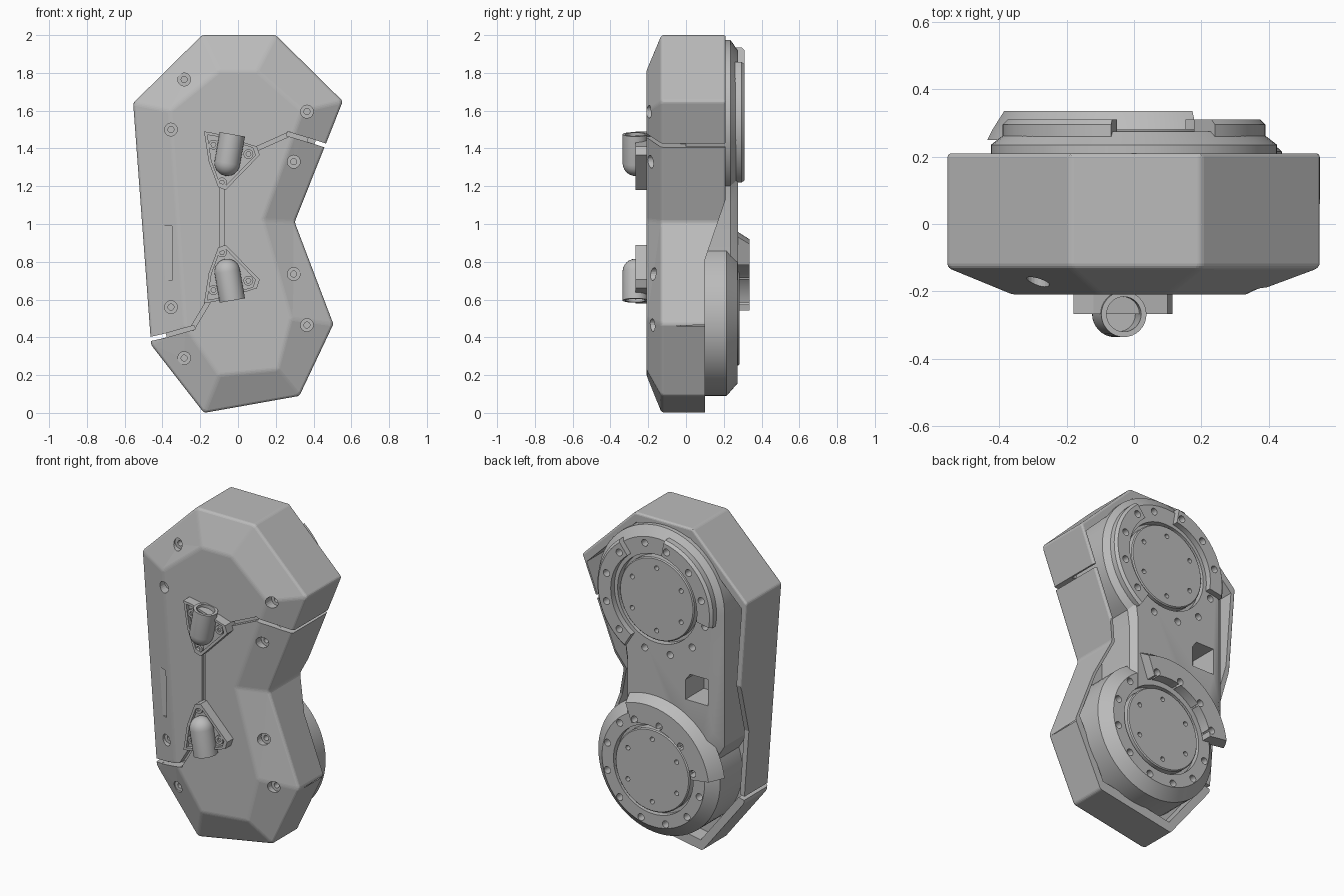
import bpy, bmesh, math
from mathutils import Vector

cube = bpy.data.objects.get("Cube")
if cube:
    bpy.data.objects.remove(cube)

grey = bpy.data.materials.new("plain_grey")
grey.use_nodes = True
COLOUR = (0.5, 0.5, 0.5, 1)
grey.diffuse_color = COLOUR
grey.node_tree.nodes["Principled BSDF"].inputs["Base Color"].default_value = COLOUR


def solid(name, *lofts):
    """One mesh from closed lofts, each a list of rings of equal length."""
    bm = bmesh.new()
    for rings in lofts:
        loops = [[bm.verts.new(p) for p in ring] for ring in rings]
        n = len(loops[0])
        for a, b in zip(loops, loops[1:]):
            for i in range(n):
                j = (i + 1) % n
                bm.faces.new((a[i], a[j], b[j], b[i]))
        bm.faces.new(loops[0])
        bm.faces.new(loops[-1])
    bmesh.ops.recalc_face_normals(bm, faces=bm.faces)
    mesh = bpy.data.meshes.new(name)
    bm.to_mesh(mesh)
    bm.free()
    mesh.materials.append(grey)
    ob = bpy.data.objects.new(name, mesh)
    bpy.context.collection.objects.link(ob)
    return ob


def select(ob):
    bpy.ops.object.select_all(action='DESELECT')
    ob.select_set(True)
    bpy.context.view_layer.objects.active = ob


def cut(targets, *lofts):
    cutter = solid("cutter", *lofts)
    cutter.hide_render = True
    for ob in targets:
        select(ob)
        mod = ob.modifiers.new("cut", 'BOOLEAN')
        mod.operation, mod.solver, mod.object = 'DIFFERENCE', 'EXACT', cutter
        bpy.ops.object.modifier_apply(modifier=mod.name)
    bpy.data.objects.remove(cutter)


def smooth(ob, angle=30):
    select(ob)
    bpy.ops.object.shade_smooth_by_angle(angle=math.radians(angle))


def ring(pts, y):
    return [(x, y, z) for x, z in pts]


def scaled(pts, s, cx, cz):
    return [(cx + (x - cx) * s, cz + (z - cz) * s) for x, z in pts]


def circle(cx, cz, r, n=24):
    return [(cx + r * math.cos(math.tau * i / n), cz + r * math.sin(math.tau * i / n)) for i in range(n)]


def lathe(cx, cz, steps, n=64):
    return [ring(circle(cx, cz, r, n), y) for y, r in steps]


def peg_holes(cx, cz, radius, count, r, y0, y1):
    return [lathe(cx + radius * math.cos(math.tau * (i + .5) / count),
                  cz + radius * math.sin(math.tau * (i + .5) / count),
                  [(y0, r), (y1, r)], 16) for i in range(count)]


def arc(cx, cz, a0, a1, section, n=28):
    """Sweep a (radius, y) section around a centre."""
    rings = []
    for i in range(n + 1):
        a = math.radians(a0 + (a1 - a0) * i / n)
        rings.append([(cx + r * math.cos(a), y, cz + r * math.sin(a)) for r, y in section])
    return rings


def strip(p, q, y0, y1, w=.011):
    p, q = Vector(p), Vector(q)
    d = (q - p).normalized() * w
    s = Vector((-d.y, d.x))
    pts = [p - d + s, p - d - s, q + d - s, q + d + s]
    return [ring(pts, y0), ring(pts, y1)]


# Outer shell: faceted outline with a sloping border around the front
outline = [(-.19, 2), (.2, 2), (.555, 1.65), (.3, 1.01), (.505, .47),
           (.325, .09), (-.18, 0), (-.46, .36), (-.555, 1.64)]
front = [(-.1, 1.81), (.1, 1.81), (.34, 1.6), (.13, 1.02), (.28, .5),
         (.21, .23), (-.1, .2), (-.28, .46), (-.36, 1.6)]
shell = solid("shell", [ring(outline, .21), ring(outline, -.13), ring(front, -.21)])
select(shell)
bev = shell.modifiers.new("soft_edges", 'BEVEL')
bev.width, bev.segments, bev.limit_method, bev.angle_limit = .012, 3, 'ANGLE', math.radians(12)
bpy.ops.object.modifier_apply(modifier=bev.name)

# Stepped back edge and hollow interior
step = [(.1, -.1), (.1, .81), (.21, 1.13), (.4, 1.68), (.4, -.1)]
cut([shell], [[(x, y, z) for y, z in step] for x in (-1, 1)])
hollow = scaled(outline, .94, 0, 1.03)
cut([shell], [ring(hollow, 0), ring(hollow, .4)])

# Split lines of the shell
for p, q, depth in [((.6, 1.37), (.38, 1.443), .4), ((.4, 1.436), (.27, 1.475), -.14),
                    ((.27, 1.475), (.08, 1.39), -.18), ((-.085, 1.22), (-.085, .85), -.19),
                    ((-.15, .6), (-.24, .45), -.17), ((-.24, .45), (-.4, .405), -.13),
                    ((-.39, .408), (-.6, .36), .4)]:
    cut([shell], strip(p, q, -.4, depth))

# Screw recesses, shallow panel on the front
screws = [(-.285, 1.765), (-.355, 1.5), (.365, 1.595), (.295, 1.33),
          (.295, .735), (.365, .465), (-.355, .56), (-.285, .29)]
cut([shell], *[lathe(x, z, [(-.4, .034), (-.15, .034), (-.15, .016), (-.08, .016)], 20)
               for x, z in screws])
cut([shell], strip((-.4, .75), (-.4, .94), -.4, -.172, .05))

# Inner housing with rounded top
UX, UZ, LX, LZ = 0, 1.55, .03, .5
housing_pts = [(UX + .425 * math.cos(math.radians(a)), UZ + .425 * math.sin(math.radians(a)))
               for a in range(-55, 181, 5)]
housing_pts += [(-.425, .75), (-.3, .55), (.23, .55), (.23, 1.1)]
top_pts = scaled(housing_pts, .88, 0, 1.5)
housing = solid("inner_housing", [ring(housing_pts, -.03), ring(housing_pts, .235), ring(top_pts, .275)])
window = [(-.34, .99), (-.34, 1.15), (-.22, 1.15), (-.19, 1.11), (-.19, .99)]
cut([housing], [ring(window, .1), ring(window, .4)])

# Lower drum and its raised collar
drum = solid("lower_drum", lathe(LX, LZ, [(-.03, .41), (.215, .41), (.272, .345)]))
collar = solid("drum_collar", arc(LX, LZ, 70, 172,
               [(.3, .25), (.47, .25), (.455, .28), (.42, .335), (.3, .335)]))

# Raised arcs on the upper ring
bands = [solid("upper_band_" + side, arc(UX, UZ, a0, a1,
               [(.29, .26), (.39, .26), (.39, .295), (.375, .31), (.29, .31)]))
         for side, a0, a1 in (("left", -58, 52), ("right", 100, 190))]

# Hub pockets, hub discs and bolt circles
for name, cx, cz, parts in (("upper_hub", UX, UZ, [housing]), ("lower_hub", LX, LZ, [drum, housing])):
    cut(parts, lathe(cx, cz, [(.235, .268), (.5, .268)]))
    hub = solid(name, lathe(cx, cz, [(.2, .25), (.276, .25), (.282, .244)]))
    cut([hub], *peg_holes(cx, cz, .19, 6, .014, .25, .4))
    smooth(hub)
cut([housing] + bands, *peg_holes(UX, UZ, .33, 12, .021, .22, .5))
cut([drum, collar], *peg_holes(LX, LZ, .32, 12, .021, .22, .5))
for ob in [housing, drum, collar] + bands:
    smooth(ob, 25)

# Front brackets with screws and hollow round-ended pegs, mirrored in height
bracket_pts = [(-.18, 1.49), (-.155, 1.33), (-.105, 1.195), (-.065, 1.18),
               (.115, 1.365), (.1, 1.41), (-.12, 1.48)]
for name, flip in (("upper", False), ("lower", True)):
    def place(pts):
        return [(x, 2.07 - z if flip else z) for x, z in pts]

    def rings(pts, *ys):
        return [ring(place(pts), y) for y in ys]

    bracket = solid(name + "_bracket", rings(bracket_pts, -.18, -.268))
    inner = scaled(bracket_pts, .86, -.05, 1.36)
    cut([bracket], rings(inner, -.245, -.4))
    heads = solid(name + "_bracket_screws",
                  *[rings(circle(x, z, .026, 20), -.2, -.262)
                    for x, z in ((-.13, 1.42), (.055, 1.37), (-.085, 1.22))])
    cut([heads], *[rings(circle(x, z, .013, 6), -.25, -.4)
                   for x, z in ((-.13, 1.42), (.055, 1.37), (-.085, 1.22))])
    smooth(heads)

    # Peg: inner bore, open rim, outer wall, rounded tip
    R = .068
    steps = [(.1, .052), (0, .052), (0, R), (.155, R)]
    steps += [(.155 + R * math.sin(a), R * math.cos(a))
              for a in [math.radians(d) for d in (15, 30, 45, 60, 75, 88)]]
    axis = Vector((-.035, 0, -.2)).normalized()
    side = Vector((-axis.z, 0, axis.x))
    peg_rings = []
    for t, r in steps:
        loop = []
        for i in range(32):
            a = math.tau * i / 32
            p = Vector((-.03, -.268, 1.475)) + axis * t + side * r * math.cos(a) + Vector((0, r * math.sin(a), 0))
            loop.append((p.x, p.y, 2.07 - p.z if flip else p.z))
        peg_rings.append(loop)
    smooth(solid(name + "_peg", peg_rings))
